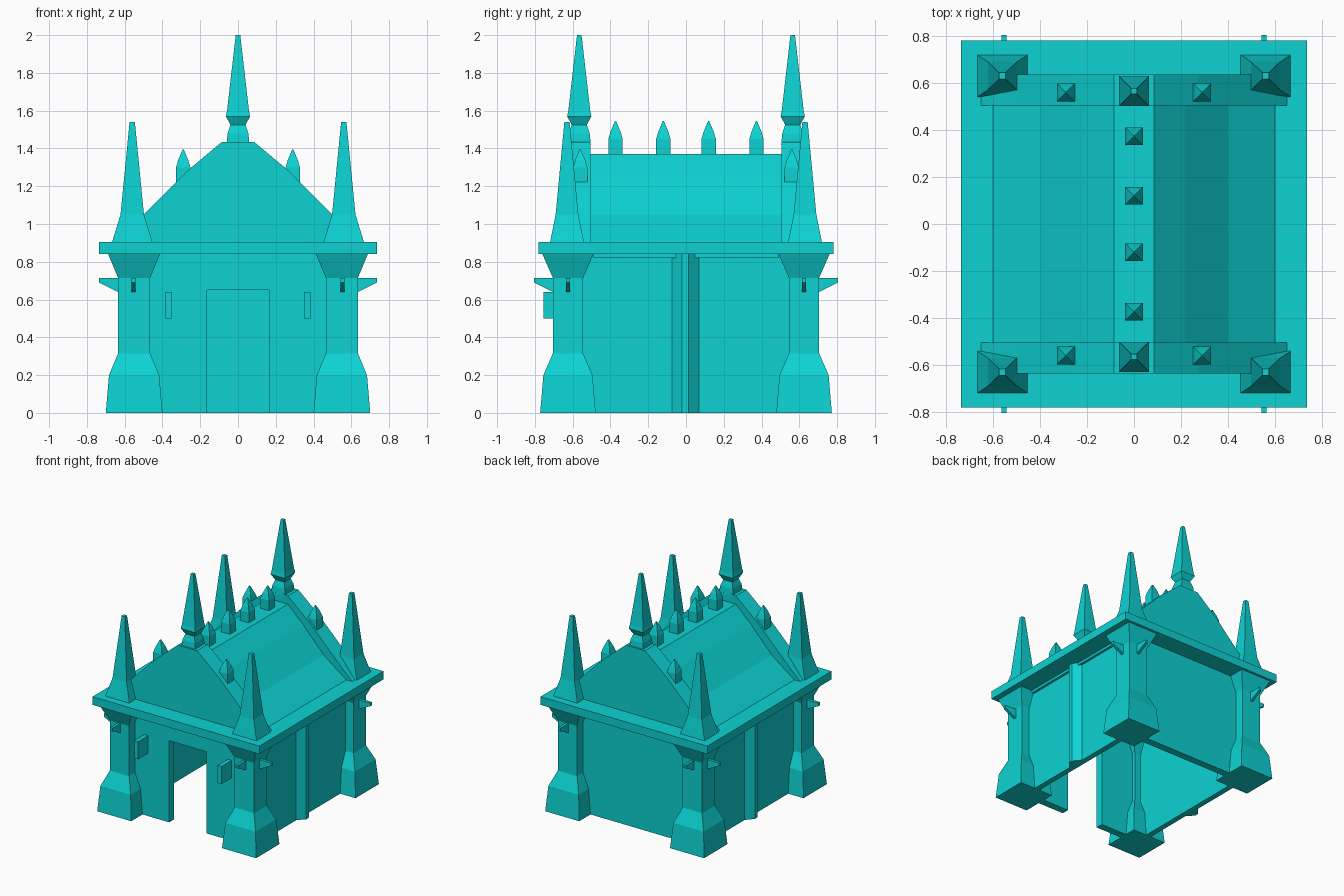
import bpy, bmesh
from mathutils import Vector

cube = bpy.data.objects.get("Cube")
if cube:
    bpy.data.objects.remove(cube, do_unlink=True)

# Single stone colour
stone = bpy.data.materials.new("turquoise")
stone.use_nodes = True
colour = (0.004, 0.65, 0.65, 1)
stone.diffuse_color = colour
stone.node_tree.nodes["Principled BSDF"].inputs["Base Color"].default_value = colour


def finish(name, bm):
    bmesh.ops.recalc_face_normals(bm, faces=bm.faces)
    mesh = bpy.data.meshes.new(name)
    bm.to_mesh(mesh)
    bm.free()
    mesh.materials.append(stone)
    obj = bpy.data.objects.new(name, mesh)
    bpy.context.collection.objects.link(obj)
    return obj


def stack(name, x, y, levels):
    """Rectangular rings (z, half x, half y) joined into a tapered post."""
    bm = bmesh.new()
    rings = [[bm.verts.new((x + sx * hx, y + sy * hy, z))
              for sx, sy in ((-1, -1), (1, -1), (1, 1), (-1, 1))] for z, hx, hy in levels]
    for low, high in zip(rings, rings[1:]):
        for i in range(4):
            j = (i + 1) % 4
            bm.faces.new((low[i], low[j], high[j], high[i]))
    bm.faces.new(rings[0])
    bm.faces.new(rings[-1])
    return finish(name, bm)


def box(name, x0, x1, y0, y1, z0, z1):
    hx, hy = abs(x1 - x0) / 2, abs(y1 - y0) / 2
    return stack(name, (x0 + x1) / 2, (y0 + y1) / 2, [(z0, hx, hy), (z1, hx, hy)])


def prism(name, points, offset):
    """Extrude a closed outline of 3D points by an offset."""
    bm = bmesh.new()
    face = bm.faces.new([bm.verts.new(p) for p in points])
    moved = bmesh.ops.extrude_face_region(bm, geom=[face])["geom"]
    bmesh.ops.translate(bm, vec=Vector(offset),
                        verts=[v for v in moved if isinstance(v, bmesh.types.BMVert)])
    return finish(name, bm)


def mirrored(half):
    return half + [(-x, z) for x, z in reversed(half)]


# Eaves slab
box("eaves_slab", -0.735, 0.735, -0.78, 0.78, 0.84, 0.905)

# Front wall with doorway, and plain back wall
doorway = mirrored([(0.5, 0.84), (0.5, 0), (0.165, 0), (0.165, 0.65)])
prism("front_wall", [(x, -0.63, z) for x, z in doorway], (0, 0.06, 0))
box("back_wall", -0.5, 0.5, 0.57, 0.63, 0, 0.84)

# Roof between the gables, and both gables
roof = mirrored([(0.6, 0.905), (0.4, 1.05), (0.22, 1.245), (0.085, 1.37)])
prism("roof", [(x, -0.52, z) for x, z in roof], (0, 1.04, 0))
gable = mirrored([(0.65, 0.905), (0.5, 1.05), (0.27, 1.28), (0.085, 1.435)])
for side, s in (("front", -1), ("back", 1)):
    prism(side + "_gable", [(x, s * 0.505, z) for x, z in gable], (0, s * 0.132, 0))

# Side walls with trim and a faceted middle pilaster
pilaster = [(0.55, -0.075), (0.565, -0.075), (0.615, -0.02),
            (0.615, 0.012), (0.565, 0.07), (0.55, 0.07)]
for side, s in (("left", 1), ("right", -1)):
    box(side + "_wall", s * 0.52, s * 0.565, -0.58, 0.58, 0, 0.84)
    box(side + "_wall_trim", s * 0.55, s * 0.585, -0.49, 0.49, 0.82, 0.84)
    prism(side + "_pilaster", [(s * x, y, 0) for x, y in pilaster], (0, 0, 0.84))
    # Plaques standing out beside the doorway
    box(side + "_plaque", s * 0.35, s * 0.385, -0.755, -0.62, 0.5, 0.64)

# Corner pillars, spires and spouts
pillar = [(0, 0.15, 0.147), (0.2, 0.133, 0.13), (0.315, 0.085, 0.08),
          (0.715, 0.085, 0.08), (0.84, 0.137, 0.135)]
spire = [(0.9, 0.108, 0.09), (1.05, 0.062, 0.06), (1.54, 0.014, 0.014)]
spout = [(-0.02, 0.715), (0.1, 0.715), (0.1, 0.69), (0, 0.64), (-0.02, 0.64)]
for sx in (-1, 1):
    for sy in (-1, 1):
        tag = ("front_" if sy < 0 else "back_") + ("left" if sx > 0 else "right")
        stack("pillar_" + tag, sx * 0.55, sy * 0.625, pillar)
        stack("corner_spire_" + tag, sx * 0.56, sy * 0.63, spire)
        prism("side_spout_" + tag,
              [(sx * (0.635 + d), sy * 0.625 - 0.011, z) for d, z in spout], (0, 0.022, 0))
        prism("end_spout_" + tag,
              [(sx * 0.553 - 0.011, sy * (0.705 + d), z) for d, z in spout], (0.022, 0, 0))


# Small pointed ornaments on the gables and ridge
def bud(name, x, y, z):
    stack(name, x, y, [(z - 0.03, 0.038, 0.038), (z + 0.08, 0.038, 0.038),
                       (z + 0.12, 0.026, 0.026), (z + 0.175, 0.003, 0.003)])


for sy in (-1, 1):
    end = "front" if sy < 0 else "back"
    for side, sx in (("left", 1), ("right", -1)):
        bud(end + "_gable_bud_" + side, sx * 0.29, sy * 0.56, 1.22)
    for place, y in (("inner", 0.12), ("outer", 0.373)):
        bud(end + "_ridge_bud_" + place, 0, sy * y, 1.37)
    # Tall finial over each gable
    stack(end + "_finial", 0, sy * 0.565,
          [(1.42, 0.061, 0.061), (1.48, 0.055, 0.055), (1.525, 0.04, 0.04),
           (1.57, 0.064, 0.064), (1.6, 0.058, 0.058), (2.0, 0.012, 0.012)])
